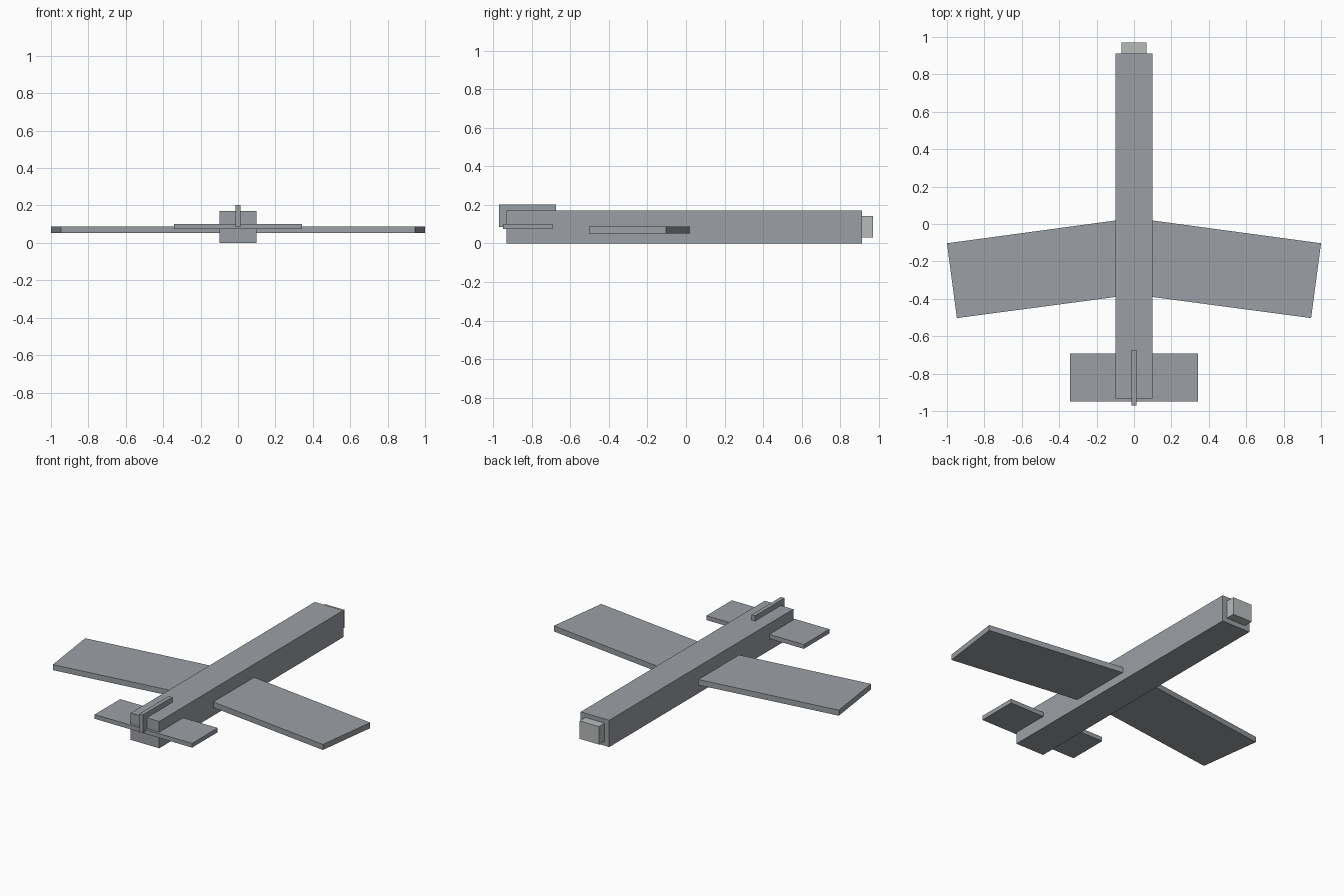
import bpy, bmesh

if "Cube" in bpy.data.objects:
    bpy.data.objects.remove(bpy.data.objects["Cube"])


def material(name, rgb):
    mat = bpy.data.materials.new(name)
    mat.diffuse_color = (*rgb, 1.0)
    mat.use_nodes = True
    mat.node_tree.nodes["Principled BSDF"].inputs["Base Color"].default_value = mat.diffuse_color
    return mat


body_grey = material("body_grey", (0.33, 0.35, 0.375))
nose_grey = material("nose_grey", (0.48, 0.50, 0.50))


def prism(name, outline, z0, z1, mat=body_grey):
    """Extrude a flat xy outline from z0 up to z1."""
    bm = bmesh.new()
    face = bm.faces.new([bm.verts.new((x, y, z0)) for x, y in outline])
    ext = bmesh.ops.extrude_face_region(bm, geom=[face])
    for v in ext["geom"]:
        if isinstance(v, bmesh.types.BMVert):
            v.co.z = z1
    bmesh.ops.recalc_face_normals(bm, faces=bm.faces)
    mesh = bpy.data.meshes.new(name)
    bm.to_mesh(mesh)
    bm.free()
    mesh.materials.append(mat)
    obj = bpy.data.objects.new(name, mesh)
    bpy.context.collection.objects.link(obj)
    return obj


def box(name, half_x, y0, y1, z0, z1, mat=body_grey):
    outline = [(-half_x, y0), (half_x, y0), (half_x, y1), (-half_x, y1)]
    return prism(name, outline, z0, z1, mat)


# Body and nose block
box("fuselage", 0.1, -0.932, 0.912, 0.0, 0.17)
box("nose_block", 0.068, 0.90, 0.97, 0.03, 0.143, nose_grey)

# Swept wings, mirrored across x
wing = prism("wings", [(0.09, 0.02), (0.09, -0.389), (0.947, -0.503), (1.0, -0.103)],
             0.052, 0.087)
mirror = wing.modifiers.new("mirror", 'MIRROR')
mirror.use_axis[0] = True

# Tail surfaces
box("tailplane", 0.342, -0.948, -0.692, 0.075, 0.102)
box("tail_fin", 0.0125, -0.97, -0.675, 0.086, 0.203)
